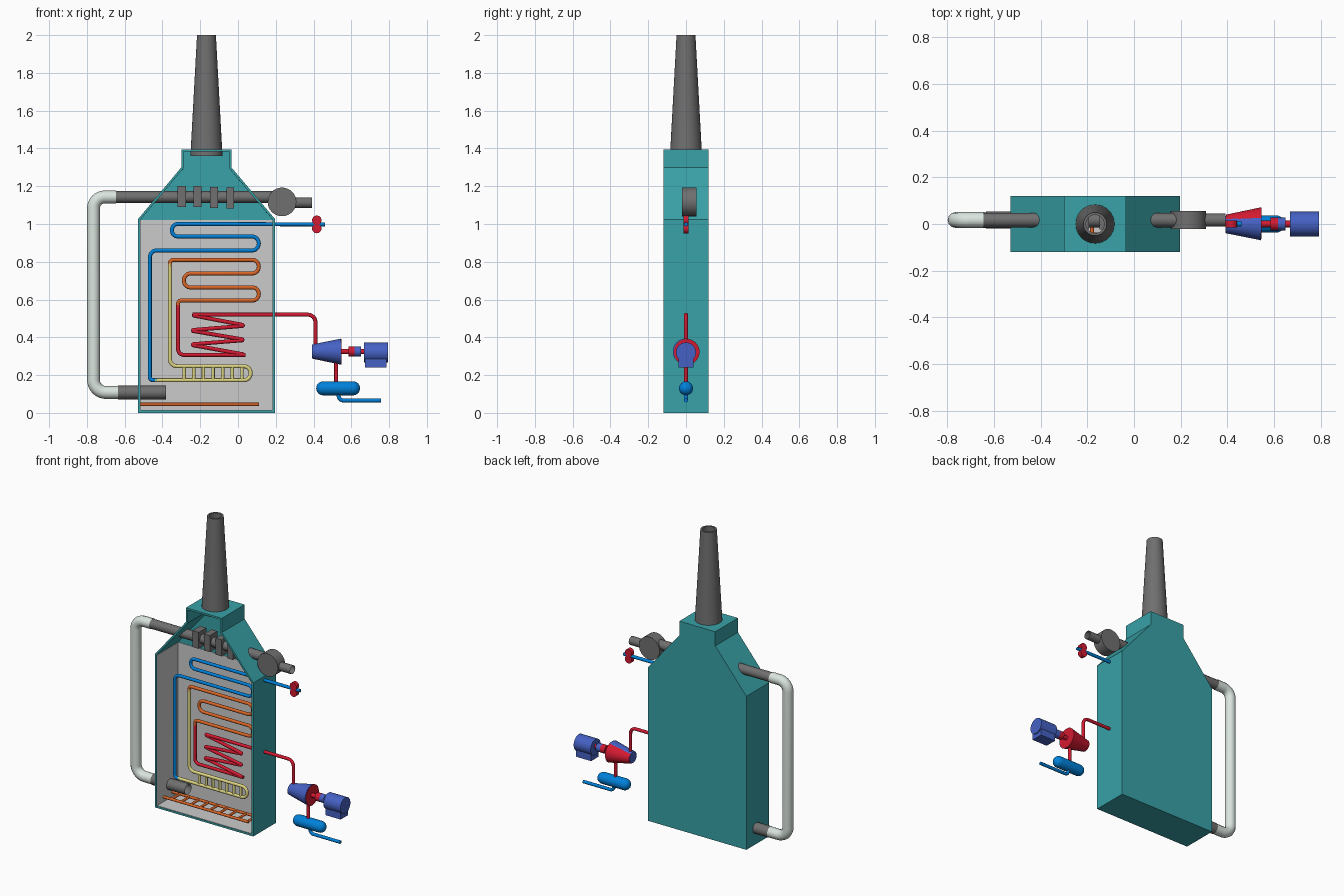
import bpy, bmesh, math
from mathutils import Vector, Matrix

if "Cube" in bpy.data.objects:
    bpy.data.objects.remove(bpy.data.objects["Cube"])


def mat(name, *rgb):
    m = bpy.data.materials.new(name)
    m.diffuse_color = (*rgb, 1)
    m.use_nodes = True
    m.node_tree.nodes["Principled BSDF"].inputs["Base Color"].default_value = m.diffuse_color
    return m


TEAL = mat("teal", 0.04, 0.36, 0.39)
LINING = mat("lining_grey", 0.58, 0.58, 0.58)
DARK = mat("dark_grey", 0.16, 0.16, 0.16)
WHITE = mat("pale_glass", 0.70, 0.78, 0.73)
WATER = mat("water_blue", 0.0, 0.22, 0.70)
YELLOW = mat("yellow", 0.72, 0.66, 0.22)
ORANGE = mat("orange", 0.70, 0.13, 0.02)
RED = mat("red", 0.65, 0.01, 0.03)
MACHINE = mat("machine_blue", 0.06, 0.12, 0.55)


def activate(o):
    bpy.ops.object.select_all(action='DESELECT')
    o.select_set(True)
    bpy.context.view_layer.objects.active = o


def finish(name, bm, m, smooth=True):
    me = bpy.data.meshes.new(name)
    bm.to_mesh(me)
    bm.free()
    o = bpy.data.objects.new(name, me)
    bpy.context.collection.objects.link(o)
    me.materials.append(m)
    activate(o)
    if smooth:
        bpy.ops.object.shade_smooth_by_angle(angle=math.radians(35))
    return o


def box(name, lo, hi, m):
    bm = bmesh.new()
    lo, hi = Vector(lo), Vector(hi)
    bmesh.ops.create_cube(bm, size=1, matrix=Matrix.Translation((lo + hi) / 2)
                          @ Matrix.Diagonal((*(hi - lo), 1)))
    return finish(name, bm, m, False)


def cone(name, a, b, ra, rb, m, seg=32):
    """Capped cone from point a to point b."""
    a, b = Vector(a), Vector(b)
    bm = bmesh.new()
    rot = (b - a).to_track_quat('Z', 'Y').to_matrix().to_4x4()
    bmesh.ops.create_cone(bm, cap_ends=True, segments=seg, radius1=ra, radius2=rb,
                          depth=(b - a).length, matrix=Matrix.Translation((a + b) / 2) @ rot)
    return finish(name, bm, m)


def lathe(name, profile, centre, m, axis='Z', seg=32):
    """Revolve (radius, height) points round an axis through centre."""
    bm = bmesh.new()
    vs = [bm.verts.new((r, 0, h)) for r, h in profile]
    es = [bm.edges.new(p) for p in zip(vs, vs[1:])]
    bmesh.ops.spin(bm, geom=vs + es, cent=(0, 0, 0), axis=(0, 0, 1),
                   angle=math.tau, steps=seg, use_duplicate=False)
    bmesh.ops.remove_doubles(bm, verts=bm.verts, dist=1e-4)
    if axis == 'X':
        bm.transform(Matrix.Rotation(math.pi / 2, 4, 'Y'))
    bm.transform(Matrix.Translation(centre))
    bmesh.ops.recalc_face_normals(bm, faces=bm.faces)
    return finish(name, bm, m)


def rounded(pts, r):
    """Replace the inner corners of a path by arcs of radius r."""
    out = [pts[0]]
    for i in range(1, len(pts) - 1):
        p, a, b = pts[i], pts[i - 1] - pts[i], pts[i + 1] - pts[i]
        half = a.angle(b) / 2
        cut = min(r / math.tan(half), a.length * 0.49, b.length * 0.49)
        rad = cut * math.tan(half)
        a.normalize()
        b.normalize()
        c = p + (a + b).normalized() * rad / math.sin(half)
        s, e = (p + a * cut - c).normalized(), (p + b * cut - c).normalized()
        out += [c + s.slerp(e, k / 8).normalized() * rad for k in range(9)]
    return out + [pts[-1]]


def tube(name, pts, rad, m, bend=0.0, y=0.0, caps=True):
    """Round tube along (x, z) or (x, y, z) points."""
    pts = [Vector(p) if len(p) == 3 else Vector((p[0], y, p[1])) for p in pts]
    if bend:
        pts = rounded(pts, bend)
    cu = bpy.data.curves.new(name, 'CURVE')
    cu.dimensions = '3D'
    cu.bevel_depth, cu.bevel_resolution, cu.use_fill_caps = rad, 4, caps
    sp = cu.splines.new('POLY')
    sp.points.add(len(pts) - 1)
    for q, p in zip(sp.points, pts):
        q.co = (*p, 1)
    cu.materials.append(m)
    o = bpy.data.objects.new(name, cu)
    bpy.context.collection.objects.link(o)
    activate(o)
    bpy.ops.object.convert(target='MESH')
    bpy.ops.object.shade_smooth_by_angle(angle=math.radians(50))


def shell(name, prof, y0, y1, thick, m, open_top=False):
    """Extruded outline, open at the front, with wall thickness inwards."""
    bm = bmesh.new()
    f = bm.faces.new([bm.verts.new((x, y0, z)) for x, z in prof])
    ex = bmesh.ops.extrude_face_region(bm, geom=[f], use_keep_orig=True)
    bmesh.ops.translate(bm, vec=(0, y1 - y0, 0),
                        verts=[v for v in ex['geom'] if isinstance(v, bmesh.types.BMVert)])
    bmesh.ops.recalc_face_normals(bm, faces=bm.faces)
    bm.normal_update()
    dead = [g for g in bm.faces if g.normal.y < -0.9 or (open_top and g.normal.z > 0.9)]
    bmesh.ops.delete(bm, geom=dead, context='FACES')
    o = finish(name, bm, m, False)
    s = o.modifiers.new("walls", 'SOLIDIFY')
    s.thickness, s.offset, s.use_even_offset = thick, -1, True
    bpy.ops.object.modifier_apply(modifier="walls")
    return o


# Boiler housing, roof opening and grey lining
L, R, SX = -0.53, 0.197, -0.167
housing = shell("boiler_housing", [(L, 0), (R, 0), (R, 1.025), (-0.035, 1.30), (-0.035, 1.395),
                                   (-0.30, 1.395), (-0.30, 1.30), (L, 1.025)],
                -0.12, 0.12, 0.012, TEAL)
hole = cone("roof_hole_cutter", (SX, 0, 1.34), (SX, 0, 1.45), 0.077, 0.077, TEAL)
hole.hide_render = True
activate(housing)
cut = housing.modifiers.new("hole", 'BOOLEAN')
cut.object, cut.operation = hole, 'DIFFERENCE'
bpy.ops.object.modifier_apply(modifier="hole")
bpy.data.objects.remove(hole)
shell("furnace_lining", [(L + .0115, .0115), (R - .0115, .0115), (R - .0115, 1.02), (L + .0115, 1.02)],
      -0.117, 0.1085, 0.003, LINING, True)

# Chimney stack, hollow
lathe("chimney", [(.085, 1.36), (.05, 2), (.039, 2), (.073, 1.36), (.085, 1.36)], (SX, 0, 0), DARK)

# Air duct, preheater fins, blower and return pipe
DY = 0.017
tube("air_duct", [(0.20, 1.143), (-0.65, 1.143)], 0.031, DARK, y=DY, caps=False)
tube("return_pipe", [(-0.645, 1.143), (-0.765, 1.143), (-0.765, .108), (-0.63, .108)],
     0.034, WHITE, 0.13, DY, caps=False)
tube("burner_air_inlet", [(-0.635, .108), (-0.38, .108)], 0.036, DARK, y=DY, caps=False)
for i, (x, w, z) in enumerate([(-.297, .023, 1.145), (-.214, .022, 1.145),
                               (-.127, .022, 1.14), (-.041, .019, 1.138)]):
    box(f"preheater_fin_{i}", (x - w, DY - .04, z - .055), (x + w, DY + .04, z + .055), DARK)
cone("air_blower", (.233, DY - .038, 1.117), (.233, DY + .038, 1.117), .076, .076, DARK)
tube("blower_intake", [(.25, 1.113), (.392, 1.113)], 0.028, DARK, y=DY, caps=False)

# Water, evaporator, superheater and steam tubes
T = 0.0105
tube("economiser_tube", [(.46, .998), (-.35, 1.0), (-.35, .934), (.11, .934), (.11, .86),
                         (-.467, .86), (-.467, .173), (-.43, .173)], T, WATER, .037)
tube("evaporator_tube", [(-.44, .173), (.067, .173), (.067, .247), (-.36, .247), (-.36, .79)],
     T, YELLOW, .037)
for i in range(7):
    x = -0.285 + i * 0.051
    tube(f"evaporator_rung_{i}", [(x, .173), (x, .247)], .009, YELLOW)
tube("superheater_tube", [(-.36, .775), (-.36, .81), (.11, .81), (.11, .738), (-.287, .738),
                          (-.287, .664), (.11, .664), (.11, .595), (-.317, .595), (-.317, .56)],
     T, ORANGE, .037)
tube("steam_coil", [(-.317, .57), (-.317, .307), (.04, .307)], T, RED, .03)
tube("steam_zigzag", [(.0, .307), (.045, .307), (-.26, .362), (.045, .386), (-.26, .437),
                      (.045, .462), (-.26, .52), (-.2, .52)], T, RED, .003)
tube("steam_outlet", [(-.24, .52), (.41, .52), (.41, .34)], T, RED, .04)

# Feed valve
for s in (-1, 1):
    cone(f"feed_valve_{s}", (.417, -.014, .998 + s * .022), (.417, .014, .998 + s * .022),
         .025, .025, RED, 24)

# Gas burner ladder
for s in (-1, 1):
    tube(f"burner_rail_{s}", [(-.517, s * .045, .045), (.11, s * .045, .045)], .009, ORANGE)
for i in range(9):
    x = -0.46 + i * 0.07
    tube(f"burner_rung_{i}", [(x, -.045, .045), (x, .045, .045)], .008, ORANGE)

# Turbine: blue casing with a red casing just behind and below
Z = 0.325
cone("turbine_casing", (.392, -.002, Z), (.545, -.002, Z), .037, .068, MACHINE)
cone("turbine_rear_casing", (.394, .004, Z - .002), (.547, .004, Z - .002), .036, .068, RED)

# Shaft, coupling and generator
cone("shaft", (.54, 0, Z), (.68, 0, Z), .014, .014, RED, 20)
cone("coupling_red", (.585, 0, Z), (.618, 0, Z), .027, .027, RED, 24)
cone("coupling_blue", (.618, 0, Z), (.65, 0, Z), .027, .027, MACHINE, 24)
cone("generator", (.668, 0, Z - .005), (.793, 0, Z - .005), .053, .053, MACHINE)
box("generator_base", (.673, -.04, .24), (.786, .04, .31), MACHINE)

# Condenser drum and its pipes
r, h = .037, .116
arc = [(r * math.cos(a), h - r + r * math.sin(a)) for a in [k * math.pi / 16 for k in range(9)]]
lathe("condenser_drum", [(p, -q) for p, q in reversed(arc)] + arc, (.53, 0, .13), WATER, 'X')
tube("exhaust_pipe", [(.52, .31), (.52, .14)], T, RED)
tube("condensate_pipe", [(.532, .12), (.532, .066), (.758, .066)], T, WATER, .03)
